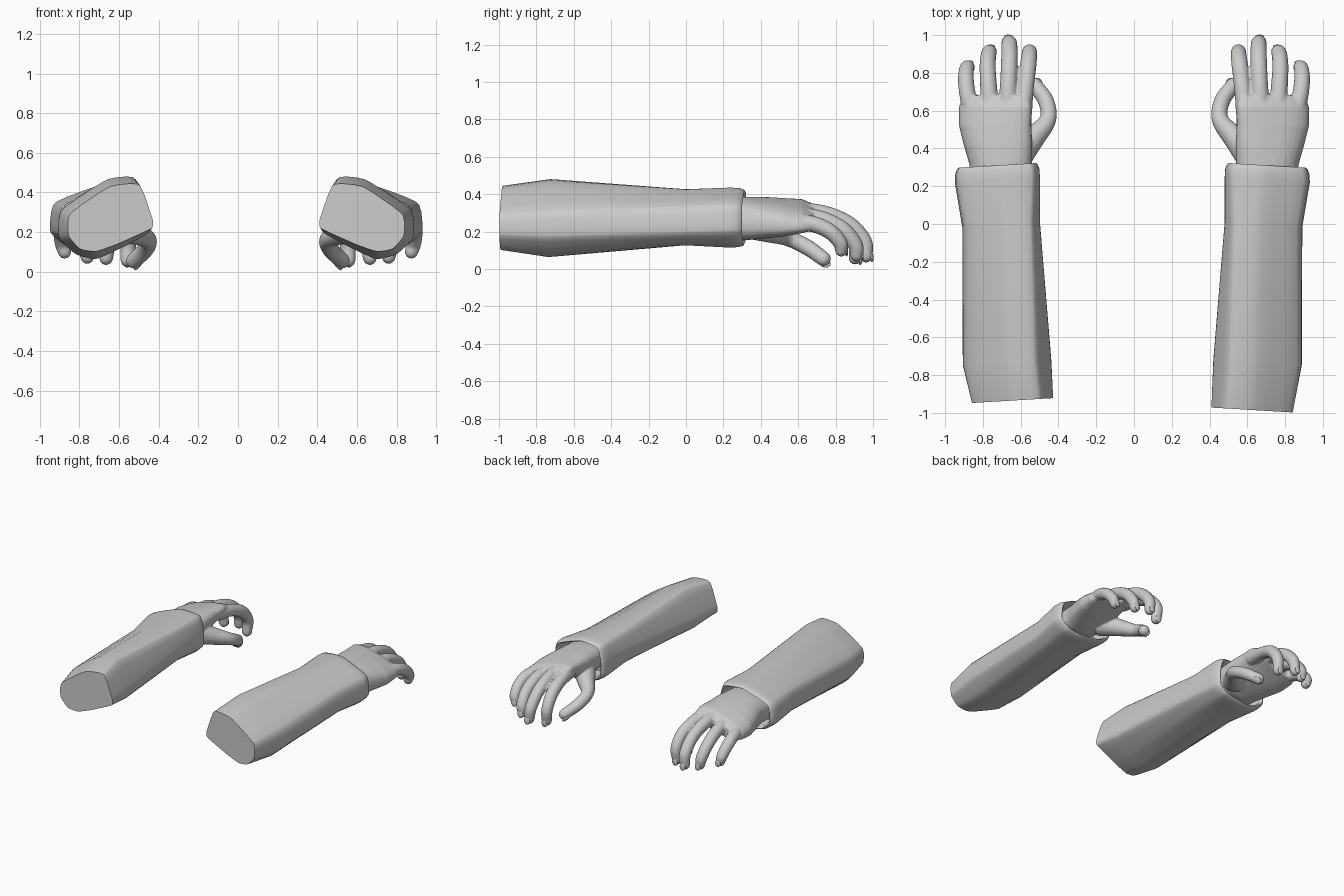
import bpy, bmesh, math
from mathutils import Vector, Matrix

if "Cube" in bpy.data.objects:
    bpy.data.objects.remove(bpy.data.objects["Cube"])


def finish(bm, name, angle=40):
    bmesh.ops.recalc_face_normals(bm, faces=bm.faces)
    me = bpy.data.meshes.new(name)
    bm.to_mesh(me)
    bm.free()
    ob = bpy.data.objects.new(name, me)
    bpy.context.collection.objects.link(ob)
    bpy.ops.object.select_all(action='DESELECT')
    ob.select_set(True)
    bpy.context.view_layer.objects.active = ob
    bpy.ops.object.shade_smooth_by_angle(angle=math.radians(angle))
    return ob


def loft(bm, rings):
    vs = [[bm.verts.new(p) for p in r] for r in rings]
    n = len(vs[0])
    for a, b in zip(vs, vs[1:]):
        for i in range(n):
            bm.faces.new((a[i], a[(i + 1) % n], b[(i + 1) % n], b[i]))
    bm.faces.new(vs[0])
    bm.faces.new(vs[-1][::-1])


def cut_corners(pts, t):
    out = []
    for i, p in enumerate(pts):
        a, b = pts[i - 1], pts[(i + 1) % len(pts)]
        out += [p.lerp(a, t), p.lerp(b, t)]
    return out


def spline(pts, steps=6):
    # Catmull-Rom through 4D points (x, y, z, radius)
    P = [Vector(p) for p in pts]
    P = [P[0] * 2 - P[1]] + P + [P[-1] * 2 - P[-2]]
    out = []
    for a, b, c, d in zip(P, P[1:], P[2:], P[3:]):
        for k in range(steps):
            t = k / steps
            out.append(0.5 * (2 * b + (c - a) * t + (2 * a - 5 * b + 4 * c - d) * t * t
                              + (3 * b - a - 3 * c + d) * t ** 3))
    return out + [P[-2]]


def tube(bm, pts, n=16):
    # finger-like tube with a rounded tip
    s = spline(pts)
    rings = []

    def ring(c, d, r):
        u = (Vector((1, 0, 0)) - d * d.x).normalized()
        v = d.cross(u)
        rings.append([c + (u * math.cos(a) + v * math.sin(a)) * r
                      for a in (2 * math.pi * i / n for i in range(n))])
    for i, p in enumerate(s):
        d = (s[min(i + 1, len(s) - 1)] - s[max(i - 1, 0)]).to_3d().normalized()
        ring(p.to_3d(), d, p.w)
    for a in (0.4, 0.8, 1.15, 1.45):
        ring(p.to_3d() + d * p.w * math.sin(a), d, p.w * math.cos(a))
    loft(bm, rings)
    return p.to_3d(), d, p.w


# sleeve cross-sections (x, z) and their y position
BACK = [(.41, .22), (.41, .26), (.475, .45), (.63, .435), (.84, .29),
        (.84, .18), (.78, .112), (.70, .10), (.60, .135)]
ELBOW = [(.42, .20), (.42, .27), (.50, .485), (.64, .472), (.885, .31),
         (.89, .17), (.80, .085), (.70, .06), (.58, .115)]
MID = [(.48, .21), (.48, .30), (.52, .42), (.66, .43), (.88, .335),
       (.895, .19), (.82, .14), (.72, .125), (.57, .145)]
CUFF = [(.48, .19), (.48, .31), (.51, .425), (.68, .44), (.92, .35),
        (.935, .20), (.86, .135), (.74, .112), (.55, .135)]
CUFF_LIP = [(.24, 1), (.285, .985), (.308, .945), (.315, .90), (.30, .84), (.18, .80)]

# finger paths: x, y, z, radius
FINGERS = [
    [(.59, .58, .31, .050), (.575, .72, .290, .045), (.56, .84, .24, .044),
     (.553, .908, .15, .041), (.558, .905, .06, .036)],
    [(.67, .60, .31, .050), (.665, .74, .295, .045), (.66, .87, .24, .044),
     (.66, .952, .15, .042), (.665, .963, .07, .036)],
    [(.76, .59, .285, .050), (.77, .73, .265, .045), (.775, .84, .21, .043),
     (.768, .905, .13, .041), (.76, .912, .075, .035)],
    [(.85, .56, .25, .048), (.88, .68, .24, .044), (.89, .77, .20, .042),
     (.885, .825, .14, .039), (.875, .83, .10, .034)],
]
THUMB = [(.62, .36, .24, .085), (.54, .45, .205, .065), (.457, .55, .165, .045),
         (.466, .65, .115, .043), (.525, .735, .055, .040)]
# palm sections: y, centre x, centre z, half width, half thickness, tilt
PALM = [(.20, .705, .27, .16, .105, .15), (.31, .705, .27, .165, .112, .15),
        (.42, .72, .275, .182, .100, .20), (.52, .735, .277, .192, .086, .24),
        (.62, .735, .283, .192, .066, .28), (.68, .730, .278, .175, .045, .28)]


def build_sleeve(side, name, shift, back_y):
    bm = bmesh.new()
    rings = []
    stations = [(BACK, back_y, 1), (ELBOW, -.73, 1), (MID, 0, 1)]
    stations += [(CUFF, y, s) for y, s in CUFF_LIP]
    for prof, y, s in stations:
        pts = [Vector(p) for p in prof]
        c = Vector((.705, .27))
        pts = [c + (p - c) * s for p in cut_corners(cut_corners(pts, .13), .25)]
        rings.append([((p.x + shift) * side, y - .06 * (p.x - .63), p.y) for p in pts])
    loft(bm, rings)
    finish(bm, name, 50)


def build_hand(side, name):
    flip = Matrix.Diagonal((side, 1, 1, 1))
    bm, nails = bmesh.new(), bmesh.new()
    # palm
    rings = []
    for y, cx, cz, w, t, tilt in PALM:
        ring = []
        for i in range(28):
            a = 2 * math.pi * i / 28
            c, s = math.cos(a), math.sin(a)
            u = w * math.copysign(abs(c) ** .8, c)
            v = t * math.copysign(abs(s) ** .8, s)
            ring.append((cx + u, y, cz + v - u * tilt))
        rings.append(ring)
    loft(bm, rings)
    # fingers, thumb and their nails
    digits = [(f, Vector((0, 1, .2))) for f in FINGERS] + [(THUMB, Vector((-.8, 0, -.5)))]
    for path, out in digits:
        tip, d, r = tube(bm, path)
        out = (out - d * out.dot(d)).normalized()
        rot = Matrix((d.cross(out), d, out)).transposed().to_4x4()
        m = Matrix.Translation(tip + out * r * .82 + d * r * .15) @ rot
        m = m @ Matrix.Diagonal((r * .66, r * .85, r * .26, 1))
        bmesh.ops.create_uvsphere(nails, u_segments=16, v_segments=10, radius=1, matrix=m)
    for b in (bm, nails):
        b.transform(flip)
    hand = finish(bm, name, 180)
    # fuse parts into one skin
    rm = hand.modifiers.new("fuse", 'REMESH')
    rm.mode = 'VOXEL'
    rm.voxel_size = .007
    rm.use_smooth_shade = True
    sm = hand.modifiers.new("soften", 'SMOOTH')
    sm.factor = .5
    sm.iterations = 6
    finish(nails, name + "_nails", 60)


build_sleeve(1, "right_sleeve", 0, -.985)
build_sleeve(-1, "left_sleeve", .018, -.935)
build_hand(1, "right_hand")
build_hand(-1, "left_hand")
